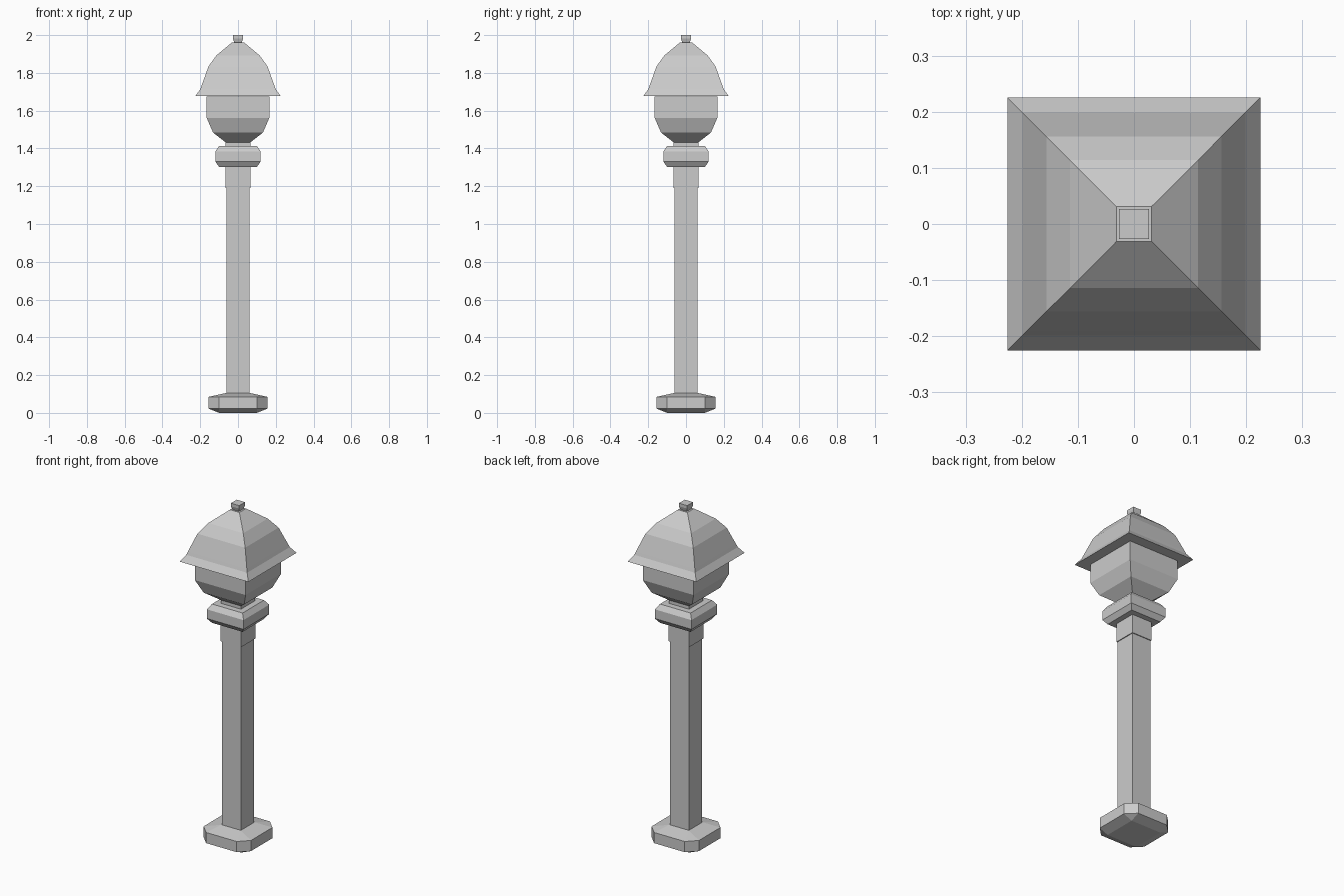
import bpy, bmesh

if "Cube" in bpy.data.objects:
    bpy.data.objects.remove(bpy.data.objects["Cube"])


def square_loft(name, profile):
    """Stack square rings given as (half_width, z) and cap both ends."""
    bm = bmesh.new()
    rings = []
    for h, z in profile:
        rings.append([bm.verts.new((sx * h, sy * h, z))
                      for sx, sy in ((-1, -1), (1, -1), (1, 1), (-1, 1))])
    for a, b in zip(rings, rings[1:]):
        for i in range(4):
            j = (i + 1) % 4
            bm.faces.new((a[i], a[j], b[j], b[i]))
    bm.faces.new(rings[0][::-1])
    bm.faces.new(rings[-1])
    return finish(name, bm)


def finish(name, bm):
    bmesh.ops.recalc_face_normals(bm, faces=bm.faces)
    mesh = bpy.data.meshes.new(name)
    bm.to_mesh(mesh)
    bm.free()
    obj = bpy.data.objects.new(name, mesh)
    bpy.context.collection.objects.link(obj)
    return obj


# Foot: eight-sided slab, tapering to a square above and below
bm = bmesh.new()
corners = ((-1, -1), (1, -1), (1, 1), (-1, 1))
points = [(x * 0.10, y * 0.10, 0.003) for x, y in corners]
points += [(x * 0.065, y * 0.065, 0.105) for x, y in corners]
for z in (0.022, 0.085):
    for x, y in corners:
        points += [(x * 0.155, y * 0.10, z), (x * 0.10, y * 0.155, z)]
hull = bmesh.ops.convex_hull(bm, input=[bm.verts.new(p) for p in points])
bmesh.ops.dissolve_limit(bm, angle_limit=0.01, verts=bm.verts, edges=bm.edges)
bmesh.ops.translate(bm, verts=[v for v in bm.verts if v.co.z < 0.01], vec=(0, 0, -0.003))
finish("foot", bm)

# Post with a slightly wider upper sleeve
square_loft("post", [(0.062, 0.10), (0.062, 1.195)])
square_loft("post_sleeve", [(0.067, 1.19), (0.067, 1.305)])

# Collar with bevelled rims
square_loft("collar", [(0.10, 1.302), (0.12, 1.33), (0.12, 1.384), (0.10, 1.413)])

# Lantern body flaring out of a short neck
square_loft("lantern_body", [(0.065, 1.41), (0.065, 1.432), (0.132, 1.484),
                             (0.166, 1.562), (0.166, 1.675)])

# Domed roof with a flared brim
square_loft("roof", [(0.225, 1.678), (0.199, 1.715), (0.192, 1.735),
                     (0.156, 1.835), (0.114, 1.893), (0.031, 1.962)])

# Finial
square_loft("finial", [(0.020, 1.96), (0.027, 1.982), (0.027, 2.0)])
